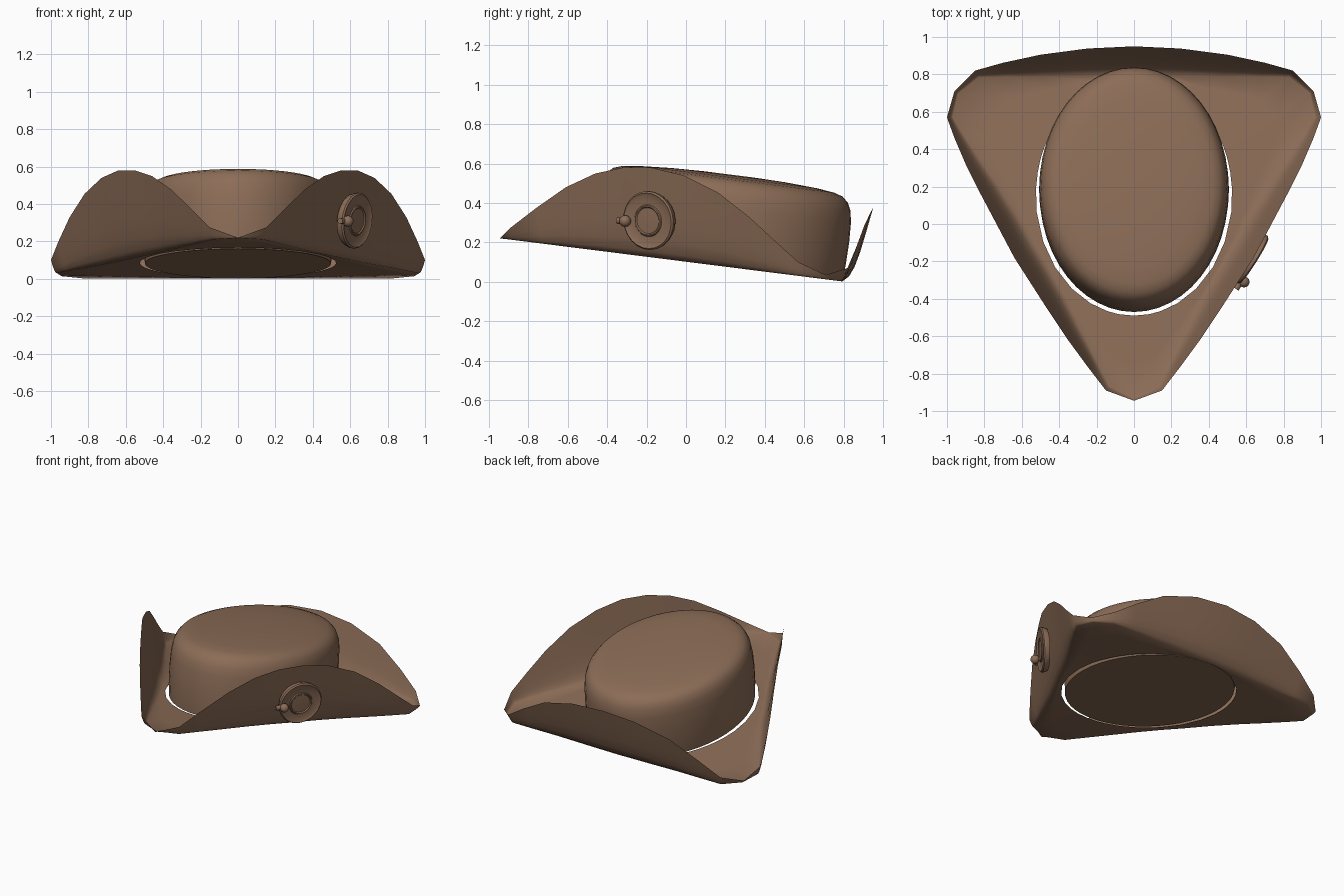
import bpy, bmesh, math
from mathutils import Vector, Matrix

if "Cube" in bpy.data.objects:
    bpy.data.objects.remove(bpy.data.objects["Cube"])

brown = bpy.data.materials.new("brown_felt")
brown.diffuse_color = (0.262, 0.152, 0.095, 1)
brown.use_nodes = True
brown.node_tree.nodes["Principled BSDF"].inputs["Base Color"].default_value = brown.diffuse_color


def base_z(y):
    """Height of the tilted base plane of the hat."""
    return 0.102 - 0.126 * y


def finish(name, bm, angle=50):
    bmesh.ops.recalc_face_normals(bm, faces=bm.faces)
    me = bpy.data.meshes.new(name)
    bm.to_mesh(me)
    bm.free()
    ob = bpy.data.objects.new(name, me)
    bpy.context.collection.objects.link(ob)
    me.materials.append(brown)
    bpy.ops.object.select_all(action='DESELECT')
    ob.select_set(True)
    bpy.context.view_layer.objects.active = ob
    bpy.ops.object.shade_smooth_by_angle(angle=math.radians(angle))
    return ob


def loft(bm, rings):
    """Bridge closed rings of equal length with quads."""
    vs = [[bm.verts.new(p) for p in r] for r in rings]
    n = len(vs[0])
    for a, b in zip(vs, vs[1:]):
        for i in range(n):
            j = (i + 1) % n
            bm.faces.new((a[i], a[j], b[j], b[i]))
    return vs


# Brim: three turned-up sides; right half of the rim, front tip to back centre
half = [(0, -.945, .22), (.15, -.89, .275), (.25, -.76, .375), (.36, -.61, .48),
        (.46, -.46, .55), (.55, -.32, .58), (.64, -.18, .58), (.73, -.01, .54),
        (.82, .16, .455), (.9, .32, .33), (.96, .46, .20), (1, .57, .10),
        (.96, .71, .035), (.85, .82, .07), (.7, .862, .17), (.5, .905, .285),
        (.25, .938, .355), (0, .95, .375)]
rim = [Vector(p) for p in half]
rim += [Vector((-p.x, p.y, p.z)) for p in reversed(rim[1:-1])]
n = len(rim)

foot = []
for i, p in enumerate(rim):
    t = rim[(i + 1) % n] - rim[i - 1]
    inward = Vector((-t.y, t.x, 0)).normalized()
    h = max(p.z - base_z(p.y), 0)
    lean = 0.36 if p.y > 0.6 else 0.24
    q = p + inward * (0.015 + lean * h)
    foot.append(Vector((q.x, q.y, max(base_z(q.y), 0.0))))

# opening that the crown sits in
hole = []
for q in foot:
    a = math.atan2((q.y - .15) / .64, q.x / .525)
    y = .15 + .64 * math.sin(a)
    hole.append(Vector((.525 * math.cos(a), y, base_z(y) + .003)))

rings = [hole, [a.lerp(b, .6) for a, b in zip(hole, foot)], foot]
for u, v in ((.22, .07), (.4, .2), (.58, .4), (.78, .68), (1, 1)):
    rings.append([Vector((f.x + (r.x - f.x) * u, f.y + (r.y - f.y) * u,
                          f.z + (r.z - f.z) * v)) for f, r in zip(foot, rim)])
bm = bmesh.new()
loft(bm, rings)
finish("brim", bm, 70)

# Crown: oval wall with a rounded shoulder and a slightly domed top
tilt = Matrix.Translation((0, .16, base_z(.16))) @ Matrix.Rotation(-math.atan(.126), 4, 'X')
profile = [(.985, 0), (1, .08), (1.005, .2), (1, .3), (.985, .36), (.955, .4),
           (.91, .427), (.84, .442), (.7, .453), (.45, .463), (.2, .467)]
N = 48
bm = bmesh.new()
vs = loft(bm, [[tilt @ Vector((.505 * s * math.cos(k * math.tau / N),
                               .645 * s * math.sin(k * math.tau / N), h))
                for k in range(N)] for s, h in profile])
bm.faces.new(vs[-1])
bm.faces.new(list(reversed(vs[0])))
finish("crown", bm)

# Round badge on the right side of the brim
out = Vector((.84, -.53, -.1)).normalized()
side = Vector((0, 0, 1)).cross(out).normalized()
up = out.cross(side)
frame = Matrix((side, up, out)).transposed().to_4x4()
centre = Vector((.625, -.185, .312))
place = Matrix.Translation(centre) @ frame
badge = [(.14, -.025), (.15, 0), (.15, .012), (.142, .02), (.132, .014),
         (.082, .014), (.078, .02), (.072, .022), (.066, .016), (.01, .018)]
M = 24
bm = bmesh.new()
vs = loft(bm, [[place @ Vector((r * math.cos(k * math.tau / M),
                                r * math.sin(k * math.tau / M), z))
                for k in range(M)] for r, z in badge])
bm.faces.new(vs[-1])
finish("badge", bm, 35)

# Button and its short pin at the front edge of the badge
bm = bmesh.new()
bmesh.ops.create_uvsphere(bm, u_segments=14, v_segments=9, radius=.03,
                          matrix=place @ Matrix.Translation((-.125, 0, .035)))
finish("button", bm)
bm = bmesh.new()
bmesh.ops.create_cone(bm, cap_ends=True, segments=10, radius1=.016, radius2=.016, depth=.06,
                      matrix=place @ Matrix.Translation((-.15, 0, .02))
                      @ Matrix.Rotation(math.pi / 2, 4, 'Y'))
finish("button_pin", bm)
